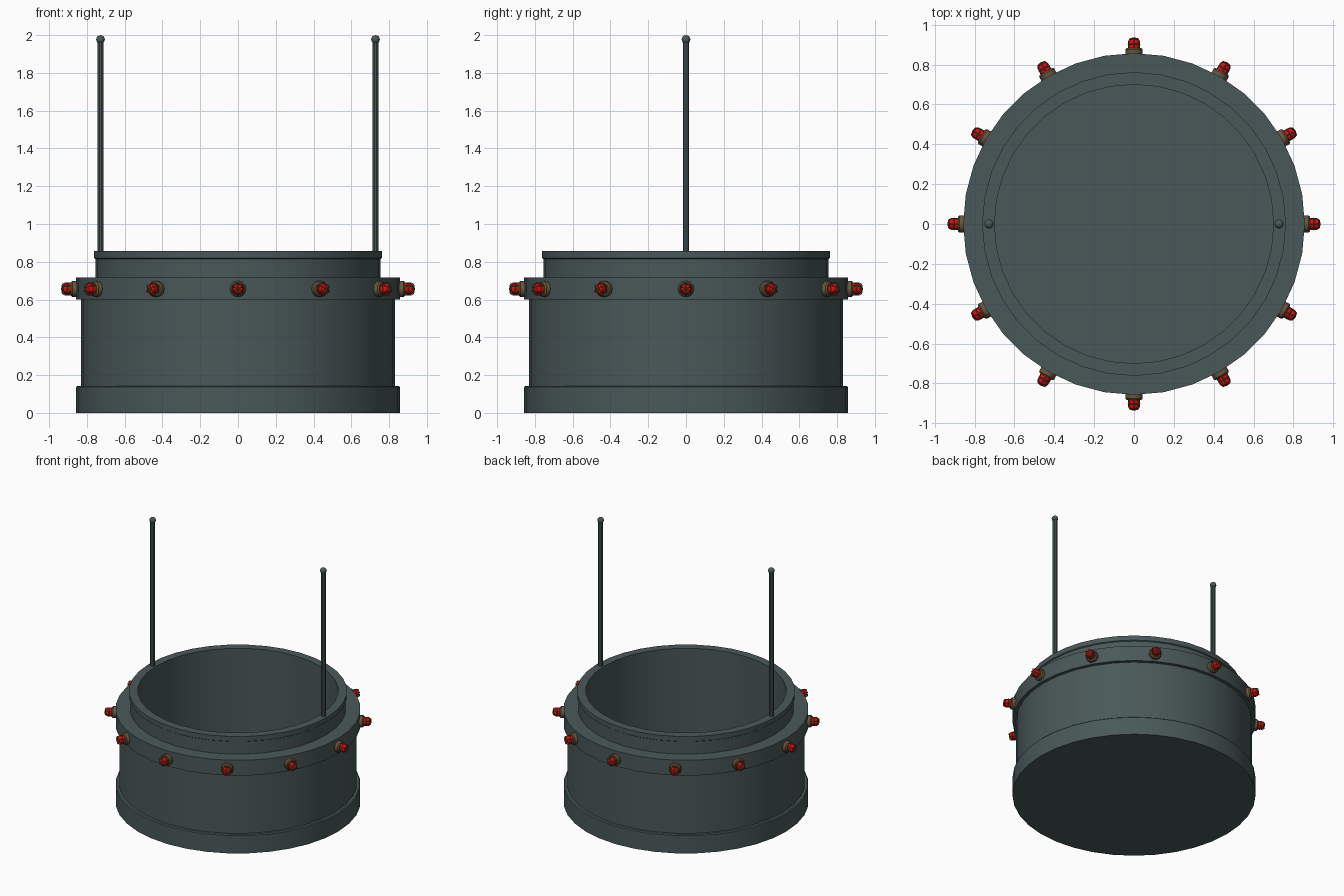
import bpy, bmesh, math
from mathutils import Matrix, Vector

cube = bpy.data.objects.get("Cube")
if cube:
    bpy.data.objects.remove(cube)


def material(name, rgb):
    m = bpy.data.materials.new(name)
    m.use_nodes = True
    m.diffuse_color = (*rgb, 1)
    m.node_tree.nodes["Principled BSDF"].inputs["Base Color"].default_value = (*rgb, 1)
    return m


GREY = material("slate grey", (0.068, 0.098, 0.098))
BRASS = material("dull brass", (0.13, 0.095, 0.045))
RED = material("lamp red", (0.72, 0.004, 0.004))


def lathe(name, profile, sides, mat, matrix=Matrix()):
    """Spin (radius, height) points around z; points at radius 0 close the ends."""
    bm = bmesh.new()
    rings = []
    for r, z in profile:
        if r == 0:
            rings.append([bm.verts.new((0, 0, z))] * sides)
        else:
            rings.append([bm.verts.new((r * math.cos(a), r * math.sin(a), z))
                          for a in (2 * math.pi * i / sides for i in range(sides))])
    for lo, hi in zip(rings, rings[1:]):
        for i in range(sides):
            j = (i + 1) % sides
            bm.faces.new(dict.fromkeys((lo[i], lo[j], hi[j], hi[i])))
    bmesh.ops.recalc_face_normals(bm, faces=bm.faces)
    return finish(name, bm, mat, matrix)


def finish(name, bm, mat, matrix):
    mesh = bpy.data.meshes.new(name)
    bm.to_mesh(mesh)
    bm.free()
    mesh.materials.append(mat)
    ob = bpy.data.objects.new(name, mesh)
    bpy.context.collection.objects.link(ob)
    ob.matrix_world = matrix
    bpy.ops.object.select_all(action="DESELECT")
    ob.select_set(True)
    bpy.context.view_layer.objects.active = ob
    bpy.ops.object.shade_smooth_by_angle(angle=math.radians(35))
    return ob


def bar(bm, a, b, radius):
    """Thin four-sided wire between two points."""
    a, b = Vector(a), Vector(b)
    d = b - a
    m = Matrix.Translation((a + b) / 2) @ d.to_track_quat("Z", "Y").to_matrix().to_4x4()
    bmesh.ops.create_cone(bm, cap_ends=True, segments=4, radius1=radius,
                          radius2=radius, depth=d.length, matrix=m)


# Hollow drum: base band, wall, flange, neck, lip, inner wall and floor
lathe("drum", [(0, 0), (0.857, 0), (0.857, 0.137), (0.85, 0.143), (0.832, 0.143),
               (0.832, 0.6), (0.857, 0.6), (0.857, 0.718), (0.755, 0.718),
               (0.755, 0.815), (0.762, 0.82), (0.762, 0.857), (0.70, 0.857),
               (0.70, 0.1), (0, 0.1)], 36, GREY)

# Two tall rods with ball tips standing on the rim
for side, sign in (("left", 1), ("right", -1)):
    place = Matrix.Translation((sign * 0.728, 0, 0))
    lathe("rod_" + side, [(0, 0.85), (0.017, 0.85), (0.017, 1.975), (0, 1.975)],
          10, GREY, place)
    ball = [(0.023 * math.sin(math.pi * k / 8) if 0 < k < 8 else 0,
             1.977 - 0.023 * math.cos(math.pi * k / 8)) for k in range(9)]
    lathe("rod_tip_" + side, ball, 12, GREY, place)

# Twelve caged lamps pointing outwards around the flange
for n in range(12):
    out = (Matrix.Rotation(math.radians(30 * n), 4, "Z")
           @ Matrix.Translation((0.85, 0, 0.656)) @ Matrix.Rotation(math.pi / 2, 4, "Y"))
    tag = "_%02d" % (n + 1)
    lathe("lamp_base" + tag, [(0, 0), (0.043, 0), (0.043, 0.026), (0.036, 0.034),
                              (0, 0.034)], 12, BRASS, out)
    lathe("lamp_bulb" + tag, [(0, 0.03), (0.029, 0.03), (0.029, 0.062),
                              (0.024, 0.075), (0.012, 0.081), (0, 0.082)], 12, RED, out)
    # Wire guard: bent bars over the bulb and one hoop around it
    bm = bmesh.new()
    for k in range(6):
        c, s = math.cos(math.pi * k / 3), math.sin(math.pi * k / 3)
        c2, s2 = math.cos(math.pi * (k + 1) / 3), math.sin(math.pi * (k + 1) / 3)
        path = [(0.033, 0.03), (0.032, 0.066), (0.024, 0.08), (0, 0.084)]
        for (r1, z1), (r2, z2) in zip(path, path[1:]):
            bar(bm, (r1 * c, r1 * s, z1), (r2 * c, r2 * s, z2), 0.0025)
        bar(bm, (0.034 * c, 0.034 * s, 0.052), (0.034 * c2, 0.034 * s2, 0.052), 0.0025)
    finish("lamp_guard" + tag, bm, BRASS, out)
